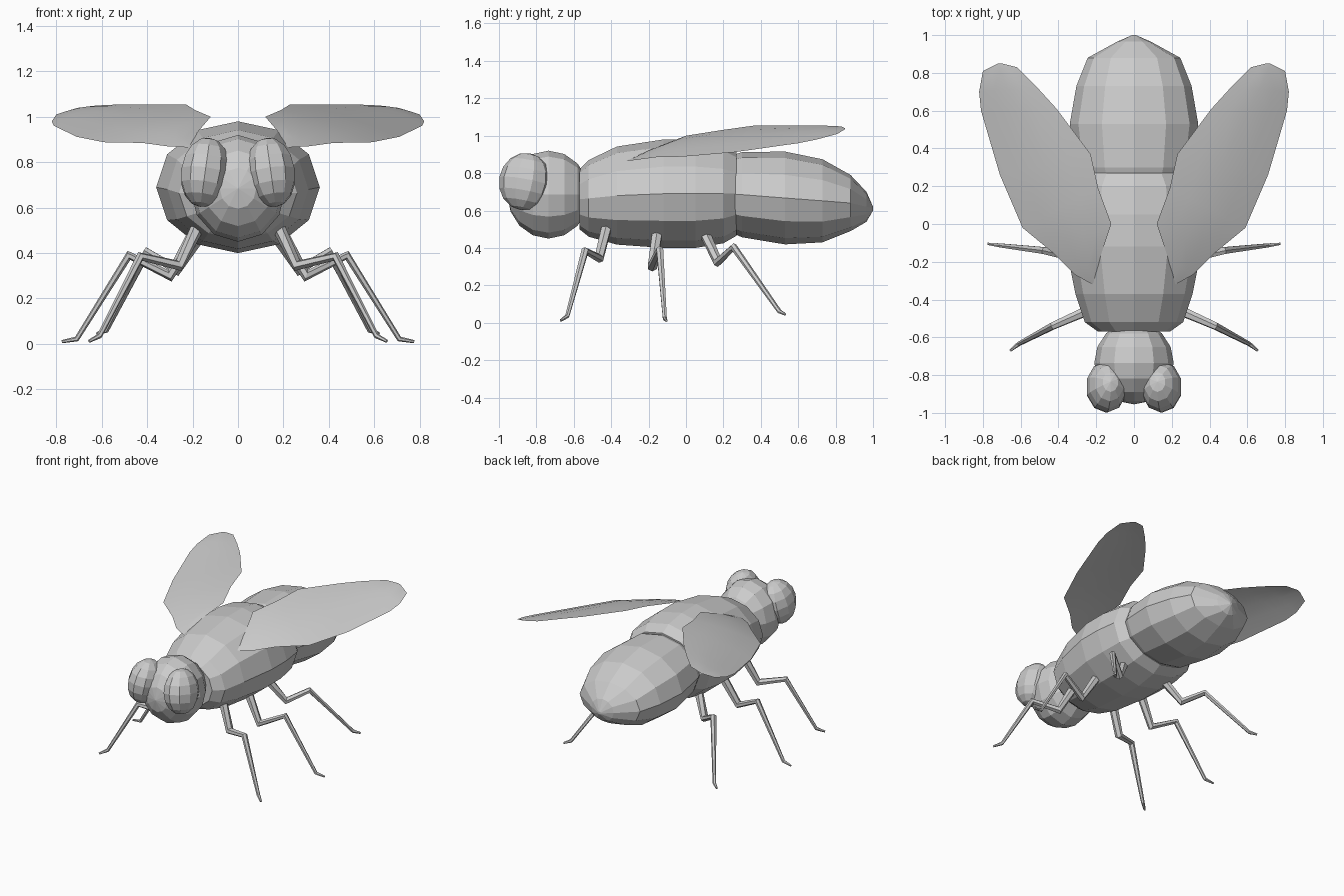
import bpy, bmesh
from math import sin, cos, pi, radians
from mathutils import Matrix, Vector

if "Cube" in bpy.data.objects:
    bpy.data.objects.remove(bpy.data.objects["Cube"])


def finish(name, bm, smooth=False):
    bmesh.ops.recalc_face_normals(bm, faces=bm.faces)
    me = bpy.data.meshes.new(name)
    bm.to_mesh(me)
    bm.free()
    for p in me.polygons:
        p.use_smooth = smooth
    ob = bpy.data.objects.new(name, me)
    bpy.context.collection.objects.link(ob)
    return ob


def skin(bm, rings):
    for a, b in zip(rings, rings[1:]):
        n = len(a)
        for i in range(n):
            bm.faces.new((a[i], a[(i + 1) % n], b[(i + 1) % n], b[i]))
    bm.faces.new(rings[0])
    bm.faces.new(rings[-1])


# body parts: elliptical rings (y, centre z, half width, half height)
def body(name, rows, n=12):
    bm = bmesh.new()
    skin(bm, [[bm.verts.new((rx * sin(2 * pi * i / n), y, cz + rz * cos(2 * pi * i / n)))
               for i in range(n)] for y, cz, rx, rz in rows])
    return finish(name, bm)


body("thorax", [(-0.57, 0.66, 0.19, 0.16), (-0.52, 0.665, 0.26, 0.205),
                (-0.37, 0.68, 0.31, 0.262), (-0.12, 0.69, 0.36, 0.29),
                (0.05, 0.69, 0.36, 0.29), (0.20, 0.69, 0.34, 0.265),
                (0.27, 0.69, 0.29, 0.225)])
body("abdomen", [(0.20, 0.69, 0.27, 0.19), (0.30, 0.685, 0.31, 0.228),
                 (0.53, 0.667, 0.34, 0.248), (0.73, 0.652, 0.305, 0.222),
                 (0.88, 0.64, 0.245, 0.15), (0.965, 0.62, 0.09, 0.08),
                 (1.0, 0.61, 0.01, 0.01)])


# head and eyes
def ball(name, loc, size, rot, u, v):
    bm = bmesh.new()
    bmesh.ops.create_uvsphere(bm, u_segments=u, v_segments=v, radius=1)
    turn = Matrix.Rotation(radians(rot[1]), 4, 'Y') @ Matrix.Rotation(radians(rot[0]), 4, 'X')
    bm.transform(Matrix.Translation(loc) @ turn @ Matrix.Diagonal((*size, 1)))
    return finish(name, bm)


ball("head", (0, -0.735, 0.685), (0.21, 0.235, 0.22), (90, 0), 12, 8)
for s, side in ((1, "left"), (-1, "right")):
    ball(side + "_eye", (s * 0.145, -0.862, 0.755), (0.11, 0.138, 0.155), (-10, -s * 8), 10, 8)

# wings: matching points along the leading and trailing edges
LEAD = [(0.22, -0.32, 0.865), (0.31, -0.27, 0.87), (0.42, -0.16, 0.885), (0.59, -0.02, 0.888),
        (0.71, 0.26, 0.912), (0.81, 0.60, 0.96), (0.82, 0.70, 0.98), (0.80, 0.81, 1.01),
        (0.72, 0.85, 1.035)]
TRAIL = [(0.20, -0.28, 0.88), (0.18, -0.18, 0.93), (0.12, 0.0, 1.0), (0.19, 0.19, 1.03),
         (0.23, 0.37, 1.055), (0.41, 0.61, 1.055), (0.51, 0.72, 1.055), (0.62, 0.83, 1.05),
         (0.70, 0.85, 1.04)]
for s, side in ((1, "left"), (-1, "right")):
    bm = bmesh.new()
    rows = []
    for a, b in zip(LEAD, TRAIL):
        a, b = Vector(a), Vector(b)
        row = []
        for t in (0, 0.25, 0.5, 0.75, 1):
            p = a.lerp(b, t)
            p.z += (a - b).length * 0.14 * t * (1 - t)
            row.append(bm.verts.new((s * p.x, p.y, p.z)))
        rows.append(row)
    for r, q in zip(rows, rows[1:]):
        for i in range(4):
            bm.faces.new((r[i], r[i + 1], q[i + 1], q[i]))
    finish(side + "_wing", bm, True)

# legs: tapered six-sided tubes through the joints
RADII = (0.03, 0.027, 0.021, 0.012, 0.007)
LEGS = {
    "front": [(0.17, -0.42, 0.53), (0.26, -0.465, 0.345), (0.43, -0.54, 0.385),
              (0.61, -0.635, 0.035), (0.655, -0.67, 0.012)],
    "middle": [(0.20, -0.155, 0.47), (0.30, -0.18, 0.30), (0.48, -0.14, 0.39),
               (0.71, -0.113, 0.022), (0.775, -0.105, 0.01)],
    "back": [(0.17, 0.10, 0.48), (0.27, 0.17, 0.325), (0.40, 0.255, 0.405),
             (0.58, 0.50, 0.06), (0.62, 0.53, 0.045)],
}
for name, path in LEGS.items():
    for s, side in ((1, "left"), (-1, "right")):
        pts = [Vector((s * x, y, z)) for x, y, z in path]
        bm = bmesh.new()
        rings = []
        for i, p in enumerate(pts):
            d = Vector((0, 0, 0))
            if i > 0:
                d += (p - pts[i - 1]).normalized()
            if i < len(pts) - 1:
                d += (pts[i + 1] - p).normalized()
            u = d.cross(Vector((0, 1, 0))).normalized()
            w = d.cross(u).normalized()
            rings.append([bm.verts.new(p + RADII[i] * (u * cos(k * pi / 3) + w * sin(k * pi / 3)))
                          for k in range(6)])
        skin(bm, rings)
        finish(f"{name}_{side}_leg", bm)
